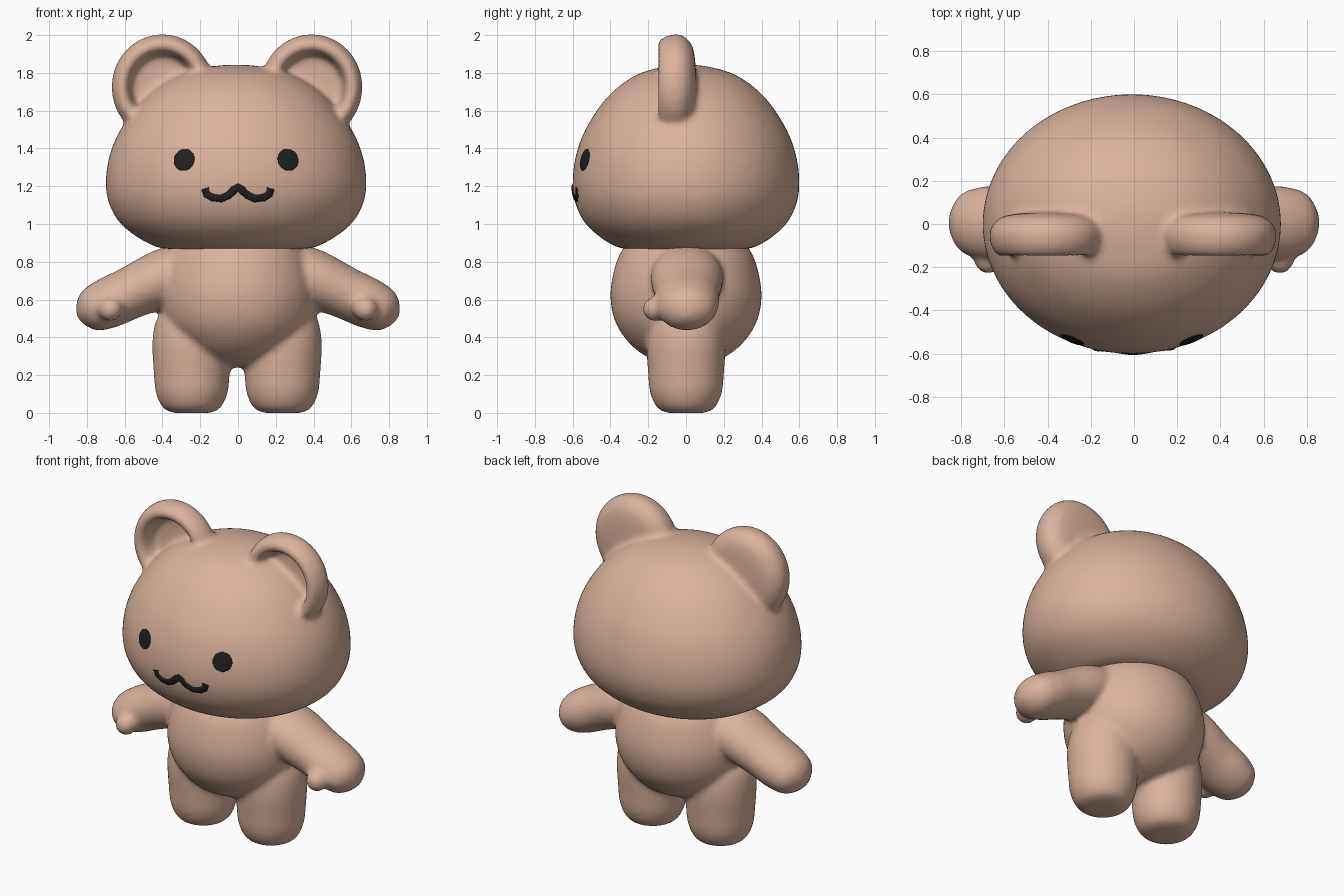
import bpy, bmesh, math
from mathutils import Matrix, Vector
from mathutils.bvhtree import BVHTree

cube = bpy.data.objects.get("Cube")
if cube:
    bpy.data.objects.remove(cube, do_unlink=True)


def material(name, color):
    m = bpy.data.materials.new(name)
    m.use_nodes = True
    m.diffuse_color = color
    m.node_tree.nodes["Principled BSDF"].inputs["Base Color"].default_value = color
    return m


skin = material("tan skin", (0.70, 0.45, 0.34, 1))
black = material("black", (0.014, 0.014, 0.014, 1))


def smooth_path(pts, steps=5):
    """Catmull-Rom through profile points, level at both poles."""
    p = [Vector(q) for q in pts]
    p = [Vector((-p[1].x, p[1].y))] + p + [Vector((-p[-2].x, p[-2].y))]
    out = []
    for a, b, c, d in zip(p, p[1:], p[2:], p[3:]):
        for i in range(steps):
            t = i / steps
            out.append(0.5 * (2 * b + (c - a) * t + (2 * a - 5 * b + 4 * c - d) * t * t
                              + (3 * b - a - 3 * c + d) * t ** 3))
    return out + [p[-2]]


def lathe(bm, profile, matrix=Matrix(), sx=1, sy=1, n=48):
    """Closed solid of revolution around local z, squashed by sx and sy."""
    pts = smooth_path(profile)
    bottom = bm.verts.new(matrix @ Vector((0, 0, pts[0].y)))
    top = bm.verts.new(matrix @ Vector((0, 0, pts[-1].y)))
    rings = []
    for r, h in pts[1:-1]:
        rings.append([bm.verts.new(matrix @ Vector((r * sx * math.cos(a), r * sy * math.sin(a), h)))
                      for a in (math.tau * k / n for k in range(n))])
    for k in range(n):
        j = (k + 1) % n
        bm.faces.new((bottom, rings[0][j], rings[0][k]))
        bm.faces.new((top, rings[-1][k], rings[-1][j]))
        for lo, hi in zip(rings, rings[1:]):
            bm.faces.new((lo[k], lo[j], hi[j], hi[k]))


def make_object(name, bm, mat):
    bmesh.ops.recalc_face_normals(bm, faces=bm.faces)
    for f in bm.faces:
        f.smooth = True
    me = bpy.data.meshes.new(name)
    bm.to_mesh(me)
    bm.free()
    me.materials.append(mat)
    ob = bpy.data.objects.new(name, me)
    bpy.context.collection.objects.link(ob)
    return ob


def blend(ob):
    """Fuse overlapping solids with soft fillets."""
    r = ob.modifiers.new("fuse", 'REMESH')
    r.mode = 'VOXEL'
    r.voxel_size = 0.017
    r.use_smooth_shade = True
    s = ob.modifiers.new("soften", 'SMOOTH')
    s.factor = 0.5
    s.iterations = 7


# Head with dished ears
bm = bmesh.new()
lathe(bm, [(0, .86), (.33, .865), (.46, .895), (.60, .99), (.67, 1.1), (.69, 1.22), (.668, 1.37),
           (.60, 1.52), (.47, 1.68), (.3, 1.79), (.12, 1.835), (0, 1.842)],
      Matrix.Translation((-.01, 0, 0)), 1, .87, 64)
ear = [(0, -.055), (.12, -.05), (.21, -.035), (.26, .005), (.275, .05), (.262, .11),
       (.225, .152), (.19, .13), (.172, .07), (.155, .03), (.08, .025), (0, .025)]
for side in (-1, 1):
    place = Matrix.Translation((side * .395 - .005, 0, 1.725)) @ Matrix.Rotation(math.pi / 2, 4, 'X')
    lathe(bm, ear, place, .98, 1.02)
head = make_object("head", bm, skin)
blend(head)

# Body with legs, arms and thumbs
bm = bmesh.new()
lathe(bm, [(0, .24), (.14, .265), (.27, .34), (.365, .46), (.40, .6), (.385, .74),
           (.34, .86), (.25, .95), (0, 1.0)], sx=1.04)
for side in (-1, 1):
    lathe(bm, [(0, 0), (.09, 0), (.15, .025), (.188, .1), (.2, .2), (.207, .4), (.16, .53), (0, .58)],
          Matrix.Translation((side * .24 - .005, 0, 0)))
    shoulder = Matrix.Translation((side * .25, .005, .78))
    lathe(bm, [(0, 0), (.12, .02), (.152, .15), (.138, .35), (.132, .5), (.1, .605), (0, .66)],
          shoulder @ Matrix.Rotation(math.atan2(side * .43, -.195), 4, 'Y'), 1, 1.26)
    bmesh.ops.create_uvsphere(bm, u_segments=24, v_segments=16, radius=.065,
                              matrix=Matrix.Translation((side * .675, -.165, .55)))
body = make_object("body", bm, skin)
blend(body)

# Face details sit on the finished head surface
tree = BVHTree.FromObject(head, bpy.context.evaluated_depsgraph_get())


def on_face(x, z):
    point, normal, _, _ = tree.ray_cast(Vector((x, -2, z)), Vector((0, 1, 0)))
    return point, normal


for name, x in (("right_eye", -.285), ("left_eye", .265)):
    point, normal = on_face(x, 1.34)
    turn = normal.to_track_quat('Z', 'Y').to_matrix().to_4x4()
    bm = bmesh.new()
    bmesh.ops.create_uvsphere(bm, u_segments=32, v_segments=16, radius=.059,
                              matrix=Matrix.Translation(point) @ turn @ Matrix.Diagonal((1, 1, .13, 1)))
    make_object(name, bm, black)

# Mouth: a rounded W stroke sunk into the head
half = [(-.175, 1.19), (-.165, 1.157), (-.135, 1.14), (-.09, 1.135), (-.05, 1.152), (-.02, 1.18)]
stroke = half + [(0, 1.192)] + [(-x, z) for x, z in reversed(half)]
curve = bpy.data.curves.new("mouth", 'CURVE')
curve.dimensions = '3D'
curve.bevel_depth = .034
curve.bevel_resolution = 5
curve.use_fill_caps = True
line = curve.splines.new('POLY')
line.points.add(len(stroke) - 1)
for p, (x, z) in zip(line.points, stroke):
    point, normal = on_face(x, z)
    p.co = (*(point - normal * .026), 1)
curve.materials.append(black)
mouth = bpy.data.objects.new("mouth", curve)
bpy.context.collection.objects.link(mouth)
